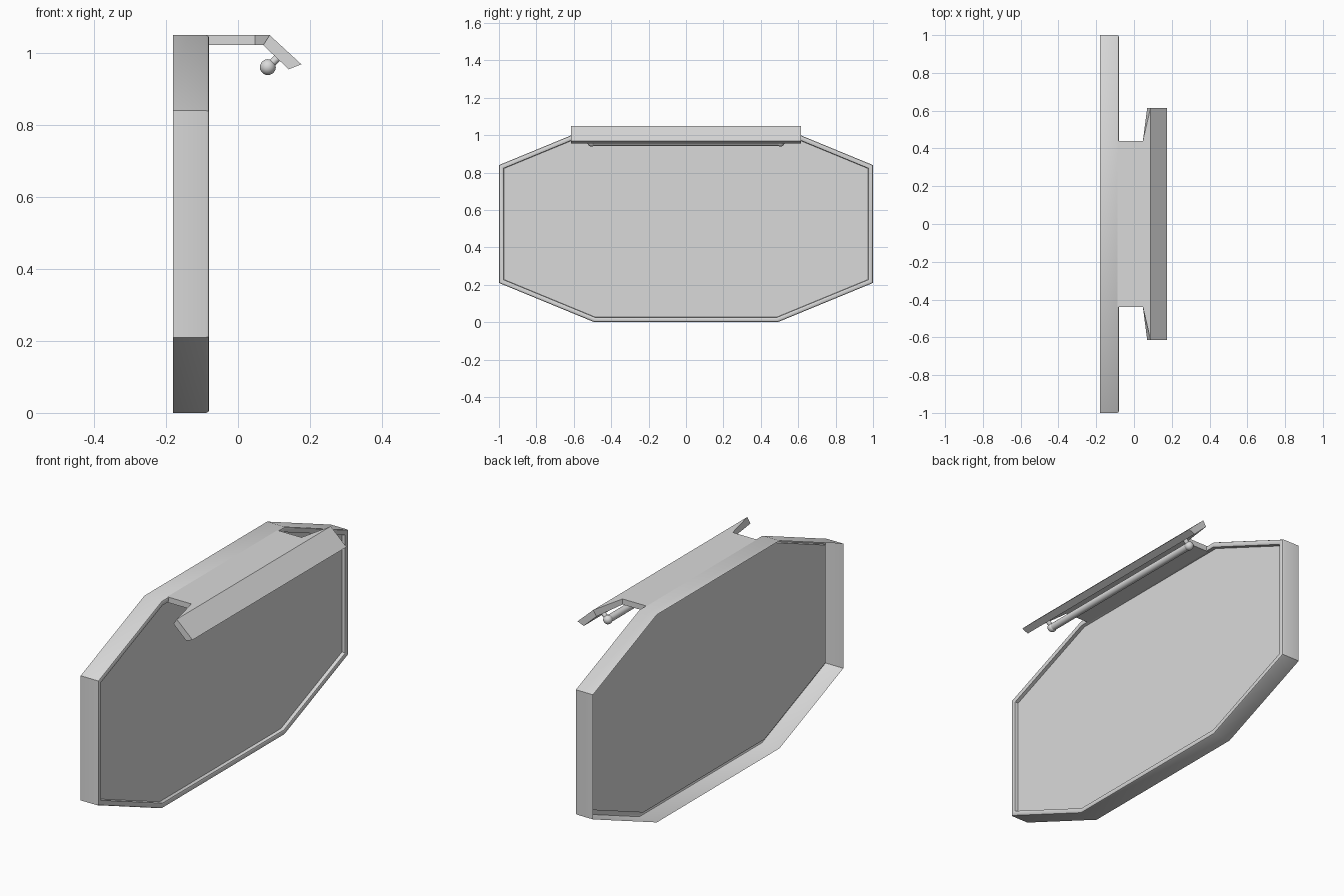
import bpy, bmesh, math
from mathutils import Vector

if "Cube" in bpy.data.objects:
    bpy.data.objects.remove(bpy.data.objects["Cube"])

GREY = (0.7, 0.7, 0.7, 1)
grey = bpy.data.materials.new("light_grey")
grey.use_nodes = True
grey.diffuse_color = GREY
grey.node_tree.nodes["Principled BSDF"].inputs["Base Color"].default_value = GREY


def finish(name, bm, angle=35, smooth=True):
    """Turn a bmesh into a named object with sharp edges kept."""
    mesh = bpy.data.meshes.new(name)
    bm.to_mesh(mesh)
    bm.free()
    mesh.materials.append(grey)
    if smooth:
        for poly in mesh.polygons:
            poly.use_smooth = True
        mesh.set_sharp_from_angle(angle=math.radians(angle))
    obj = bpy.data.objects.new(name, mesh)
    bpy.context.collection.objects.link(obj)
    return obj


def inset(points, dist):
    """Mitred inward offset of a counter-clockwise outline."""
    result = []
    for i, p in enumerate(points):
        a = (p - points[i - 1]).normalized()
        b = (points[(i + 1) % len(points)] - p).normalized()
        na, nb = Vector((-a.y, a.x)), Vector((-b.y, b.x))
        result.append(p + (na + nb) * dist / (1 + na.dot(nb)))
    return result


def bridge(bm, rings):
    for r, s in zip(rings, rings[1:]):
        for i in range(len(r)):
            j = (i + 1) % len(r)
            bm.faces.new((r[i], r[j], s[j], s[i]))


# Sign panel: thin octagonal shell, open at the back, with a folded rounded rim
outline = [Vector(p) for p in ((-.49, 0), (.49, 0), (1, .21), (1, .84),
                               (.49, 1.05), (-.49, 1.05), (-1, .84), (-1, .21))]
rim = [(-.18, 0), (-.088, 0), (-.0825, .0025), (-.08, .008),
       (-.08, .019), (-.083, .025), (-.10, .027)]
bm = bmesh.new()
rings = [[bm.verts.new((x, p.x, p.y)) for p in inset(outline, d)] for x, d in rim]
bridge(bm, rings)
bm.faces.new(rings[-1])
finish("sign_panel", bm, 40)

# Hood: flat arm that flares out at the bend and slopes down to the lip
sections = [(-.088, 1.05, -.088, 1.022, .44), (.047, 1.05, .047, 1.022, .44),
            (.088, 1.05, .07, 1.022, .615), (.176, .969, .141, .955, .615)]
bm = bmesh.new()
rings = [[bm.verts.new(c) for c in ((xt, -w, zt), (xt, w, zt), (xb, w, zb), (xb, -w, zb))]
         for xt, zt, xb, zb, w in sections]
bridge(bm, rings)
bm.faces.new(rings[0])
bm.faces.new(rings[-1])
bmesh.ops.recalc_face_normals(bm, faces=bm.faces[:])
finish("hood", bm, smooth=False)


def rod(name, start, end, radius):
    start, end = Vector(start), Vector(end)
    axis = end - start
    bm = bmesh.new()
    bmesh.ops.create_cone(bm, cap_ends=True, segments=20, radius1=radius,
                          radius2=radius, depth=axis.length)
    bm.transform(axis.to_track_quat('Z', 'Y').to_matrix().to_4x4())
    bmesh.ops.translate(bm, verts=bm.verts[:], vec=(start + end) / 2)
    finish(name, bm)


# Lamp tube under the hood, with a ball and a stem at each end
LAMP_X, LAMP_Z, LAMP_HALF = .083, .961, .505
rod("lamp_tube", (LAMP_X, -LAMP_HALF, LAMP_Z), (LAMP_X, LAMP_HALF, LAMP_Z), .018)
for side, sign in (("left", 1), ("right", -1)):
    y = sign * LAMP_HALF
    bm = bmesh.new()
    bmesh.ops.create_uvsphere(bm, u_segments=20, v_segments=12, radius=.022)
    bmesh.ops.translate(bm, verts=bm.verts[:], vec=(LAMP_X, y, LAMP_Z))
    finish(side + "_lamp_end", bm)
    rod(side + "_lamp_stem", (LAMP_X, y, LAMP_Z), (.113, y, .99), .011)
